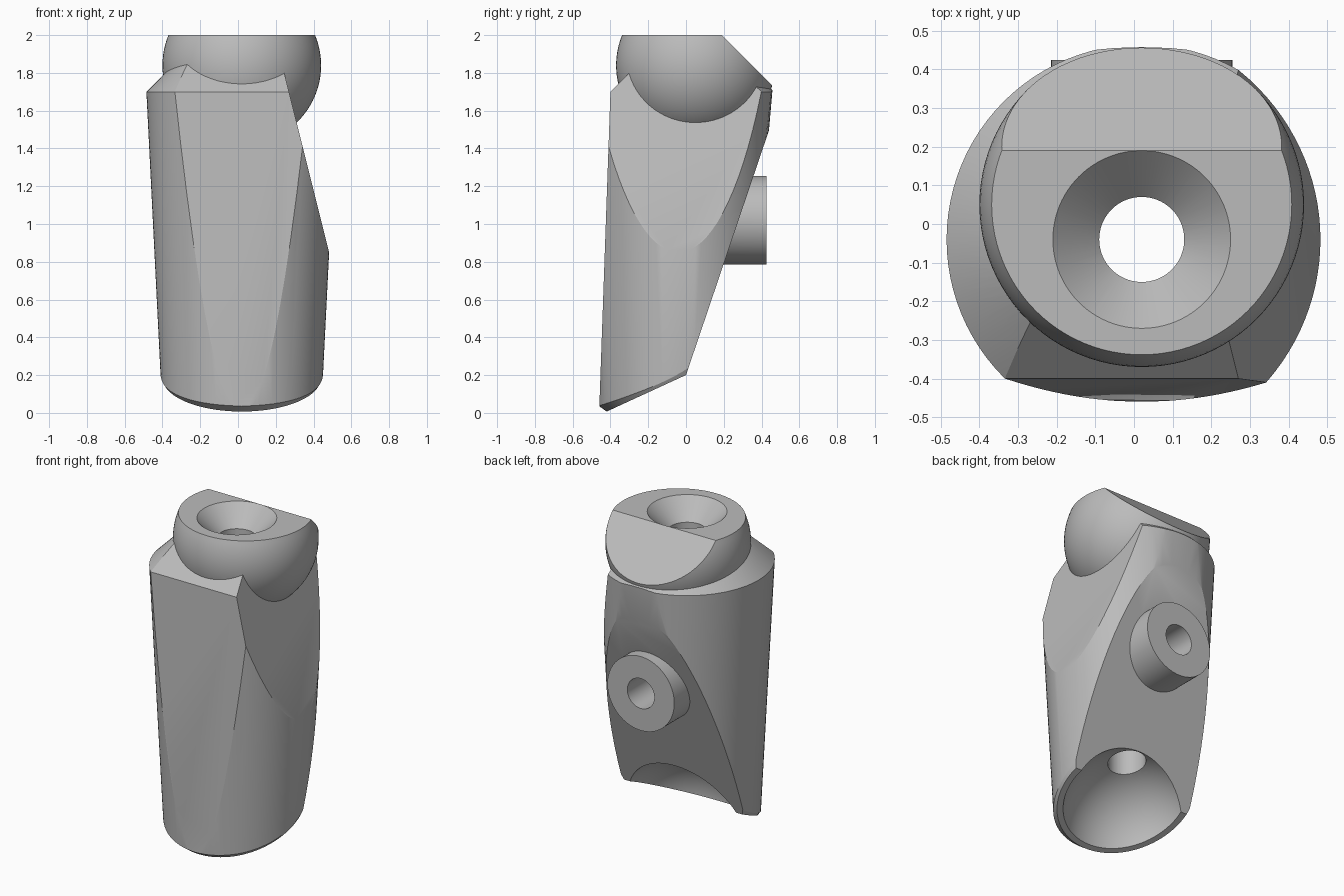
import bpy, bmesh, math
from mathutils import Vector, Matrix

cube = bpy.data.objects.get("Cube")
if cube:
    bpy.data.objects.remove(cube, do_unlink=True)

grey = bpy.data.materials.new("plain grey")
grey.use_nodes = True
colour = (0.5, 0.5, 0.5, 1)
grey.diffuse_color = colour
grey.node_tree.nodes["Principled BSDF"].inputs["Base Color"].default_value = colour

CX, CY = 0.02, -0.04        # shared vertical axis
SEG = 96


def finish(bm, name):
    bmesh.ops.recalc_face_normals(bm, faces=bm.faces)
    mesh = bpy.data.meshes.new(name)
    bm.to_mesh(mesh)
    bm.free()
    obj = bpy.data.objects.new(name, mesh)
    bpy.context.collection.objects.link(obj)
    mesh.materials.append(grey)
    return obj


def add_frustum(bm, base, axis, length, r1, r2):
    axis = Vector(axis).normalized()
    turn = axis.to_track_quat('Z', 'Y').to_matrix().to_4x4()
    place = Matrix.Translation(Vector(base) + axis * length / 2) @ turn
    bmesh.ops.create_cone(bm, cap_ends=True, segments=SEG, radius1=r1, radius2=r2,
                          depth=length, matrix=place)


def frustum(name, base, axis, length, r1, r2):
    bm = bmesh.new()
    add_frustum(bm, base, axis, length, r1, r2)
    return finish(bm, name)


def slice_off(bm, point, normal):
    """Remove everything on the normal side of a plane and close the cut."""
    geom = bm.verts[:] + bm.edges[:] + bm.faces[:]
    cut = bmesh.ops.bisect_plane(bm, geom=geom, plane_co=point, plane_no=normal,
                                 clear_outer=True, dist=1e-5)["geom_cut"]
    edges = [e for e in cut if isinstance(e, bmesh.types.BMEdge)]
    bmesh.ops.contextual_create(bm, geom=edges)


def sphere(name, centre, radius, cuts=()):
    bm = bmesh.new()
    bmesh.ops.create_uvsphere(bm, u_segments=SEG, v_segments=SEG // 2, radius=radius,
                              matrix=Matrix.Translation(centre))
    for point, normal in cuts:
        slice_off(bm, point, normal)
    return finish(bm, name)


def combine(target, other, operation):
    mod = target.modifiers.new(operation.title(), 'BOOLEAN')
    mod.operation, mod.solver, mod.object = operation, 'EXACT', other
    bpy.context.view_layer.objects.active = target
    bpy.ops.object.modifier_apply(modifier=mod.name)
    bpy.data.objects.remove(other, do_unlink=True)


# Body: tapered round column with a 45 degree shoulder
profile = [(0.415, -0.1), (0.505, 1.7), (0.305, 1.9)]
bm = bmesh.new()
rings = []
for r, z in profile:
    ring = [bm.verts.new((CX + r * math.cos(a), CY + r * math.sin(a), z))
            for a in (2 * math.pi * i / SEG for i in range(SEG))]
    rings.append(ring)
for low, high in zip(rings, rings[1:]):
    for i in range(SEG):
        j = (i + 1) % SEG
        bm.faces.new((low[i], low[j], high[j], high[i]))
bm.faces.new(rings[0][::-1])
bm.faces.new(rings[-1])

# Flats: front, front shoulder, slanted side, sloping back
slice_off(bm, (0, -0.4, 1.7), (0, -1.7, 0.06))
slice_off(bm, (0, -0.4, 1.7), (0, -1, 1))
slice_off(bm, (0.48, 0, 0.86), (0.92, 0, 0.23))
slice_off(bm, (0, 0, 0.2), (0, 2.95, -1))
body = finish(bm, "joint_body")

# Slanted, chamfered foot
combine(body, frustum("foot_trim", (CX, CY, 0.182), (0, -0.418, 0.908), 3, 0.418, 2.13),
        'INTERSECT')

# Ball with a flat top and a flat slanted back
ball = sphere("ball", (CX, 0.05, 1.84), 0.42,
              [((0, 0, 2), (0, 0, 1)), ((0, 0.19, 2), (0, 1, 1))])
combine(body, ball, 'UNION')

# Round boss on the back
combine(body, frustum("back_boss", (CX, 0.09, 1.02), (0, 1, 0), 0.335, 0.235, 0.235), 'UNION')

# Socket, through hole, countersink and boss hole
for cutter in (
    sphere("socket", (CX, 0.03, 0.01), 0.42),
    frustum("through_hole", (CX, CY, 0.1), (0, 0, 1), 2, 0.11, 0.11),
    frustum("countersink", (CX, CY, 1.87), (0, 0, 1), 0.15, 0.1, 0.25),
    frustum("boss_hole", (CX, 0.12, 1.02), (0, 1, 0), 0.4, 0.095, 0.095),
):
    combine(body, cutter, 'DIFFERENCE')

# Smooth round surfaces, keep the cut edges crisp
for obj in bpy.context.selected_objects:
    obj.select_set(False)
body.select_set(True)
bpy.context.view_layer.objects.active = body
bpy.ops.object.shade_smooth_by_angle(angle=math.radians(20))
